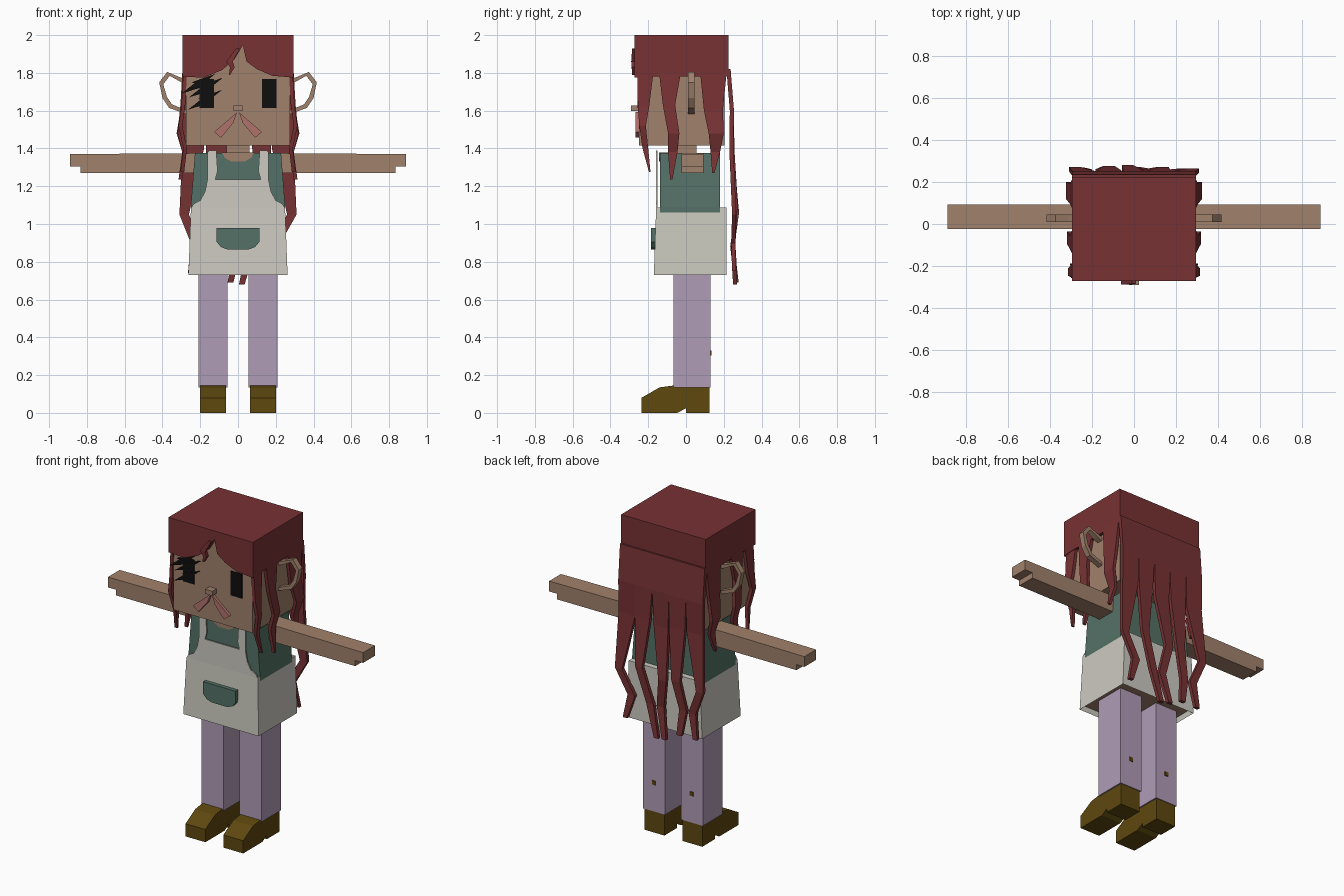
import bpy
import bmesh
from mathutils import Vector

default_cube = bpy.data.objects.get("Cube")
if default_cube:
    bpy.data.objects.remove(default_cube, do_unlink=True)


def to_linear(value):
    value /= 255
    return value / 12.92 if value <= 0.04045 else ((value + 0.055) / 1.055) ** 2.4


def make_material(name, *rgb):
    material = bpy.data.materials.new(name)
    colour = [to_linear(channel) for channel in rgb] + [1.0]
    material.diffuse_color = colour
    material.use_nodes = True
    shader = material.node_tree.nodes["Principled BSDF"]
    shader.inputs["Base Color"].default_value = colour
    shader.inputs["Roughness"].default_value = 0.9
    return material


hair = make_material("hair red", 120, 50, 52)
skin = make_material("warm skin", 161, 129, 107)
teal = make_material("teal cloth", 84, 113, 102)
cream = make_material("cream cloth", 204, 202, 192)
lilac = make_material("lilac cloth", 176, 156, 182)
leather = make_material("brown leather", 94, 72, 15)
black = make_material("black", 14, 14, 14)
pink = make_material("lip pink", 176, 114, 108)


def finish(name, bm, *materials):
    """Turn a bmesh into a named object."""
    bmesh.ops.recalc_face_normals(bm, faces=bm.faces)
    mesh = bpy.data.meshes.new(name)
    bm.to_mesh(mesh)
    bm.free()
    for material in materials:
        mesh.materials.append(material)
    part = bpy.data.objects.new(name, mesh)
    bpy.context.collection.objects.link(part)
    return part


def prism(name, outline, axis, low, high, material):
    """Extrude an outline in the z plane along the x or y axis."""
    bm = bmesh.new()
    place = (lambda a, z: (low, a, z)) if axis == "x" else (lambda a, z: (a, low, z))
    face = bm.faces.new([bm.verts.new(place(a, z)) for a, z in outline])
    grown = bmesh.ops.extrude_face_region(bm, geom=[face])["geom"]
    depth = high - low
    shift = Vector((depth, 0, 0)) if axis == "x" else Vector((0, depth, 0))
    moved = [v for v in grown if isinstance(v, bmesh.types.BMVert)]
    bmesh.ops.translate(bm, verts=moved, vec=shift)
    return finish(name, bm, material)


def box(name, x, y, z, material):
    corners = [(x[0], z[0]), (x[1], z[0]), (x[1], z[1]), (x[0], z[1])]
    return prism(name, corners, "y", y[0], y[1], material)


def ribbon(name, path, wide, thick, material):
    """Loft a rectangular section along (x, y, z, width) points."""
    bm = bmesh.new()
    wide, thick = Vector(wide), Vector(thick)
    rings = []
    for *centre, width in path:
        centre = Vector(centre)
        rings.append([bm.verts.new(centre + wide * width / 2 * a + thick / 2 * b)
                      for a, b in ((-1, -1), (1, -1), (1, 1), (-1, 1))])
    for lower, upper in zip(rings, rings[1:]):
        for i in range(4):
            j = (i + 1) % 4
            bm.faces.new((lower[i], lower[j], upper[j], upper[i]))
    bm.faces.new(rings[0])
    bm.faces.new(rings[-1])
    return finish(name, bm, material)


# Head, neck and hair cap
box("head", (-.275, .275), (-.25, .205), (1.415, 1.96), skin)
box("neck", (-.06, .06), (-.045, .055), (1.36, 1.42), skin)
box("hair_cap", (-.295, .295), (-.24, .225), (1.78, 2), hair)
fringe = [(-.295, 2), (-.295, 1.78), (-.18, 1.775), (-.085, 1.815), (-.02, 1.87),
          (.026, 1.947), (.045, 1.86), (.1, 1.82), (.18, 1.785), (.295, 1.775), (.295, 2)]
prism("fringe", fringe, "y", -.272, -.24, hair)
ribbon("loose_forelock", [(0, -.275, 1.93, .02), (-.045, -.28, 1.86, .035),
                          (-.03, -.278, 1.83, .025), (-.045, -.275, 1.79, .006)],
       (1, 0, 0), (0, .02, 0), hair)

# Back hair: touching locks that part and taper; offsets are (x, y, z, width)
back_locks = {
    "outer_left": [(.237, .24, 1.4, .115), (.285, .255, 1.05, .05),
                   (.2, .25, .9, .05), (.24, .255, .75, .03)],
    "inner_left": [(.125, .245, 1.4, .1), (.14, .262, 1.1, .05),
                   (.07, .25, .88, .05), (.02, .26, .68, .03)],
    "middle": [(0, .24, 1.38, .1), (-.03, .27, 1.06, .055),
               (.0, .245, .88, .05), (-.04, .268, .69, .03)],
    "inner_right": [(-.115, .245, 1.4, .11), (-.12, .265, 1.08, .06),
                    (-.16, .25, .9, .05), (-.14, .26, .74, .035)],
    "outer_right": [(-.237, .24, 1.4, .115), (-.285, .262, 1.05, .05),
                    (-.225, .25, .9, .05), (-.25, .258, .74, .03)],
}
for number, (label, path) in enumerate(back_locks.items()):
    root = .236 - number * .118
    start = [(root, .225, 1.82, .118), (root, .243, 1.6, .118)]
    ribbon("back_lock_" + label, start + path, (1, 0, 0), (0, .022, 0), hair)

# Locks hanging at both sides of the head
side_locks = {
    "front": [(.28, -.215, 1.8, .085), (.29, -.225, 1.62, .06), (.305, -.23, 1.52, .035),
              (.28, -.215, 1.4, .03), (.295, -.192, 1.275, .008)],
    "middle": [(.285, -.085, 1.8, .115), (.295, -.09, 1.63, .065), (.31, -.065, 1.48, .06),
               (.285, -.07, 1.38, .05), (.305, -.078, 1.235, .012)],
    "rear": [(.285, .145, 1.8, .14), (.295, .145, 1.6, .1), (.315, .16, 1.48, .08),
             (.285, .155, 1.38, .05), (.305, .145, 1.27, .012)],
}
ear_path = [(.27, 1.765), (.315, 1.78), (.375, 1.805), (.417, 1.75), (.4, 1.668),
            (.365, 1.615), (.27, 1.58)]


def ear(name, side):
    """Sweep a flat band around the open ear loop."""
    centre = Vector((.3, 1.69))
    outer = [Vector(p) for p in ear_path]
    inner = [p + (centre - p).normalized() * .024 for p in outer]
    outline = [(side * p.x, p.y) for p in outer + inner[::-1]]
    prism(name, outline, "y", .01, .045, skin)


shoe_profile = [(-.235, 0), (-.235, .08), (-.14, .135), (-.065, .145), (.125, .138),
                (.125, 0), (0, 0), (0, .025), (-.045, 0)]

for side, label in ((1, "left"), (-1, "right")):
    for lock, path in side_locks.items():
        mirrored = [(side * x, y, z, w) for x, y, z, w in path]
        ribbon(f"{label}_{lock}_side_lock", mirrored, (0, 1, 0), (.02, 0, 0), hair)
    ear(label + "_ear", side)
    # Arm with a stepped hand end
    arm = [(.2, 1.27), (.835, 1.27), (.835, 1.305), (.89, 1.305), (.89, 1.37), (.2, 1.375)]
    prism(label + "_arm", [(side * x, z) for x, z in arm], "y", -.025, .092, skin)
    # Leg, patch and shoe
    middle = side * .132
    box(label + "_leg", (middle - .077, middle + .077), (-.065, .13), (.135, .77), lilac)
    box(label + "_leg_patch", (middle - .012, middle + .012), (.129, .135), (.305, .33), leather)
    prism(label + "_shoe", shoe_profile, "x", middle - .069, middle + .069, leather)
    # Eye and mouth half
    box(label + "_eye", (side * .128, side * .205), (-.256, -.249), (1.615, 1.768), black)
    lip = [(.005, 1.592), (.03, 1.57), (.127, 1.487), (.09, 1.457), (.025, 1.535)]
    prism(label + "_lip", [(side * x, z) for x, z in lip], "y", -.268, -.249, pink)

# Nose and slanted lashes
box("nose", (-.025, .025), (-.292, -.249), (1.598, 1.627), skin)
for number, (x, z) in enumerate([(-.3, 1.69), (-.26, 1.67), (-.265, 1.605)]):
    lash = [(x, z), (x + .07, z + .055), (x + .055, z + .06),
            (x + .18, z + .105), (x + .1, z + .04), (x + .11, z + .035)]
    prism(f"lash_{number}", lash, "y", -.258, -.25, black)

# Torso with bare neckline
torso = [(-.25, .78), (.25, .78), (.25, 1.09), (.228, 1.375), (-.228, 1.375), (-.25, 1.09)]
prism("torso", torso, "y", -.137, .18, teal)
neckline = [(-.085, 1.378), (-.07, 1.35), (-.035, 1.33), (.035, 1.33), (.07, 1.35), (.085, 1.378)]
prism("neckline", neckline, "y", -.143, -.05, skin)

# Apron skirt: tapered block with a recessed underside
bm = bmesh.new()
bmesh.ops.create_cube(bm, size=1)
for vert in bm.verts:
    low = vert.co.z < 0
    vert.co.x *= .525 if low else .498
    vert.co.y = (-.17 if low else -.158) if vert.co.y < 0 else .215
    vert.co.z = .73 if low else 1.088
bm.normal_update()
underside = min(bm.faces, key=lambda f: f.normal.z)
bmesh.ops.inset_region(bm, faces=[underside], thickness=.012)
bmesh.ops.translate(bm, verts=underside.verts, vec=(0, 0, .03))
underside.material_index = 1
finish("apron_skirt", bm, cream, skin)

# Apron bib with its straps, traced on one half and mirrored
half_bib = [(.249, 1.08), (.238, 1.105), (.2, 1.125), (.175, 1.17), (.162, 1.235),
            (.162, 1.38), (.15, 1.39), (.115, 1.39), (.108, 1.28), (.12, 1.235)]
bib = half_bib + [(-x, z) for x, z in half_bib[::-1]]
prism("apron_bib", bib, "y", -.158, -.15, cream)

# Pocket
pocket = [(-.113, .98), (-.113, .905), (-.09, .878), (-.055, .865), (.055, .865),
          (.09, .878), (.113, .905), (.113, .98)]
prism("pocket", pocket, "y", -.186, -.15, teal)
